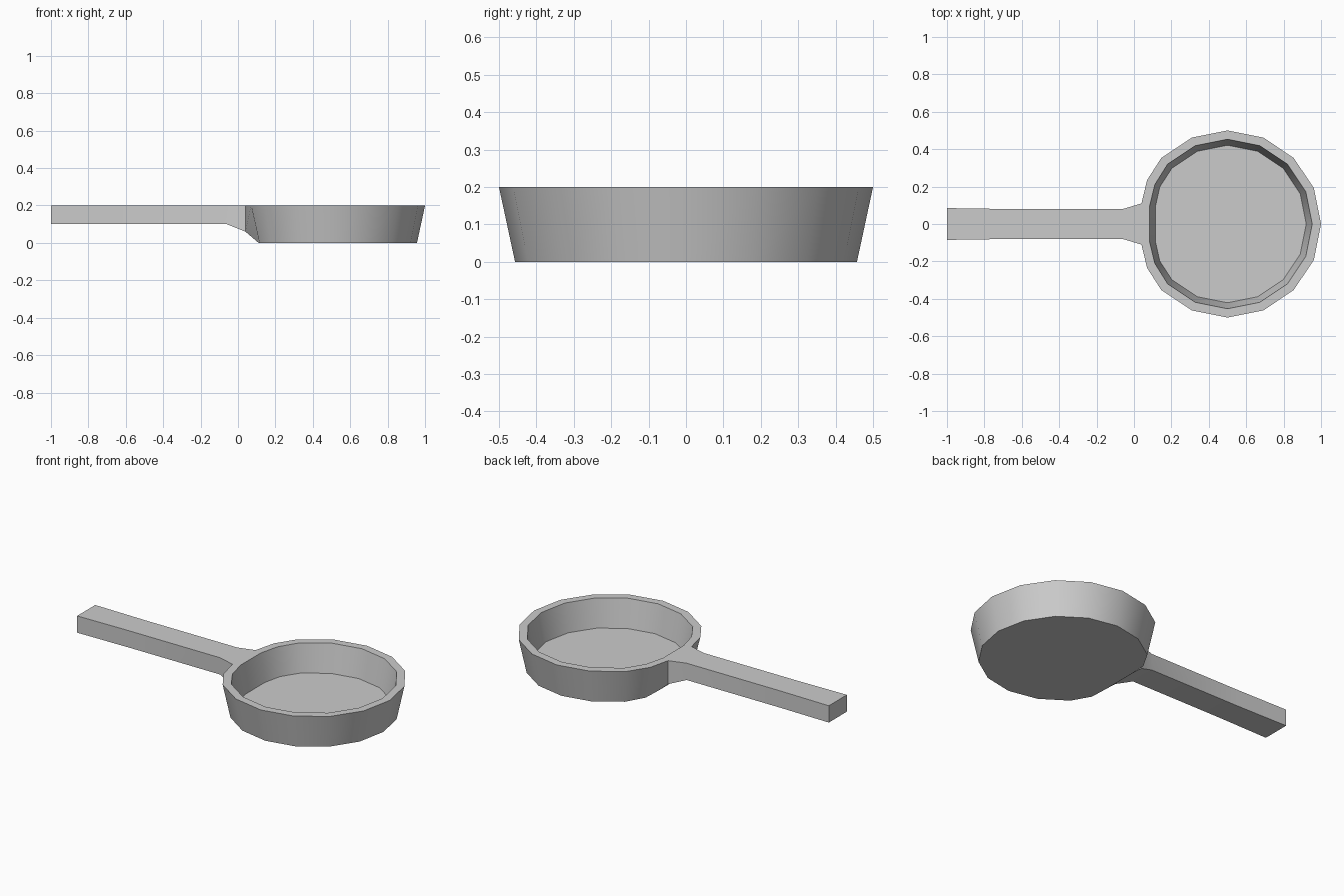
import bpy, bmesh
from math import cos, sin, radians

if "Cube" in bpy.data.objects:
    bpy.data.objects.remove(bpy.data.objects["Cube"], do_unlink=True)

CENTRE = 0.5
metal = bpy.data.materials.new("grey_metal")
metal.use_nodes = True
grey = (0.6, 0.6, 0.6, 1)
metal.diffuse_color = grey
metal.node_tree.nodes["Principled BSDF"].inputs["Base Color"].default_value = grey

bm = bmesh.new()


def ring(radius, z, shoulder, neck):
    """Round outline, flattened where it meets the handle."""
    pts = [(CENTRE + radius * cos(radians(a * 22.5)), radius * sin(radians(a * 22.5)))
           for a in range(-6, 7)]
    pts += [shoulder, neck, (neck[0], -neck[1]), (shoulder[0], -shoulder[1])]
    return [bm.verts.new((x, y, z)) for x, y in pts]


def section(x, half, low):
    """Rectangular handle section: top back, top front, low front, low back."""
    return [bm.verts.new((x, s * half, z))
            for s, z in ((1, 0.2), (-1, 0.2), (-1, low), (1, low))]


def loft(a, b, skip=()):
    n = len(a)
    for i in range(n):
        if i not in skip:
            j = (i + 1) % n
            bm.faces.new((a[i], a[j], b[j], b[i]))


# pan rings
base = ring(0.457, 0, (0.115, 0.215), (0.11, 0.1))
rim = ring(0.5, 0.2, (0.07, 0.235), (0.04, 0.11))
lip = ring(0.453, 0.2, (0.112, 0.212), (0.083, 0.095))
floor = ring(0.421, 0.035, (0.138, 0.198), (0.114, 0.09))

# outer wall, with the handle root left open
SH, NB, NF, SF = 13, 14, 15, 16
loft(base, rim, skip=(SH, NB, NF))
loft(rim, lip)
loft(lip, floor)
bm.faces.new(floor)
bm.faces.new(base)

# handle root shares the rim corners
low_f, low_b = [bm.verts.new((0.04, y, 0.06)) for y in (-0.11, 0.11)]
root = [rim[NB], rim[NF], low_f, low_b]
bm.faces.new((base[SH], base[NB], low_b, rim[NB], rim[SH]))
bm.faces.new((base[SF], base[NF], low_f, rim[NF], rim[SF]))
bm.faces.new((base[NB], base[NF], low_f, low_b))

# handle
previous = root
for x, half, low in ((-0.06, 0.08, 0.1), (-0.67, 0.08, 0.1), (-1, 0.085, 0.1)):
    current = section(x, half, low)
    loft(previous, current)
    previous = current
bm.faces.new(previous)

bmesh.ops.recalc_face_normals(bm, faces=bm.faces[:])
mesh = bpy.data.meshes.new("pan_with_handle")
bm.to_mesh(mesh)
bm.free()
mesh.materials.append(metal)
pan = bpy.data.objects.new("pan_with_handle", mesh)
bpy.context.collection.objects.link(pan)
bpy.ops.object.select_all(action='DESELECT')
pan.select_set(True)
bpy.context.view_layer.objects.active = pan
bpy.ops.object.shade_smooth_by_angle(angle=radians(30))
